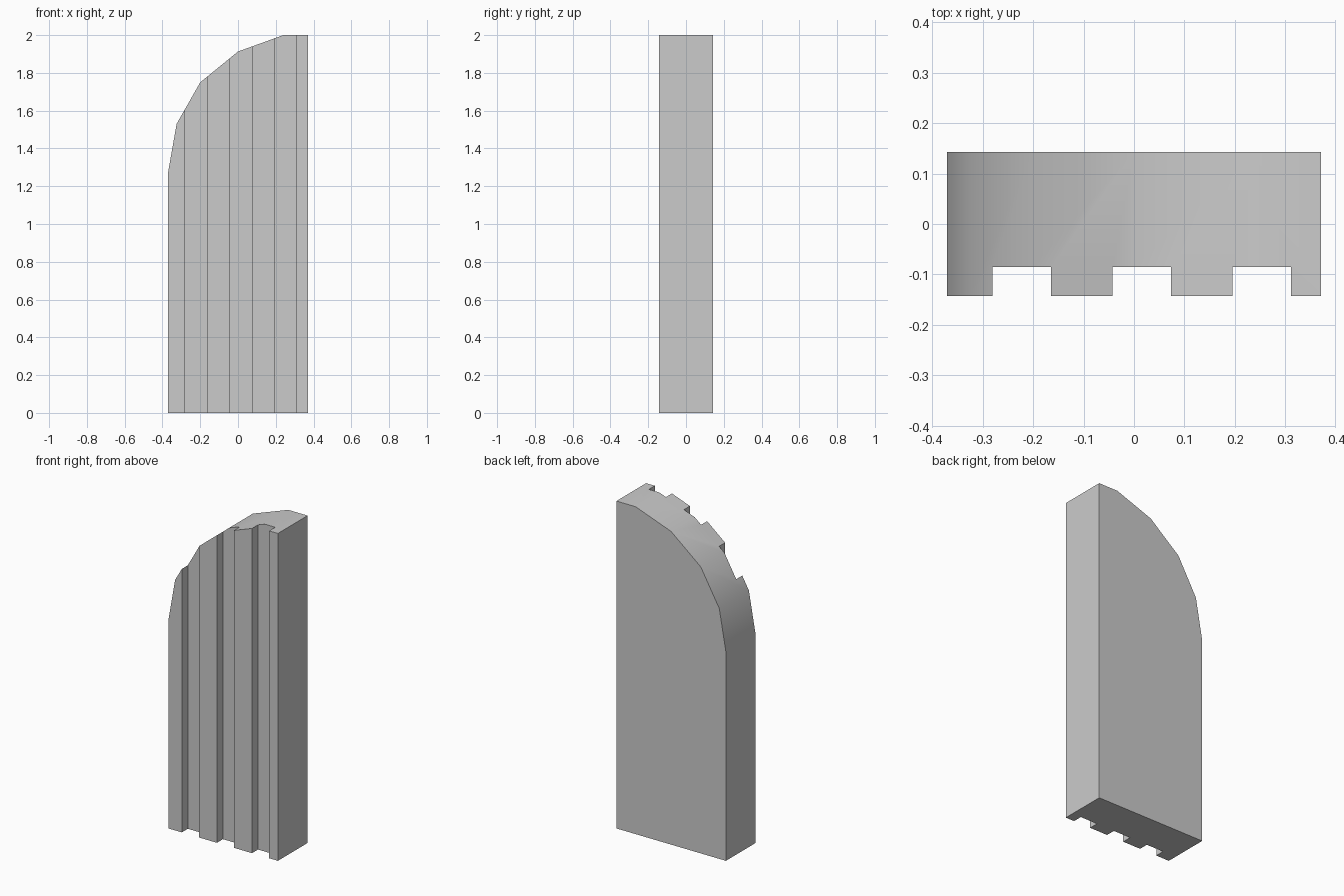
import bpy, bmesh, math

if "Cube" in bpy.data.objects:
    bpy.data.objects.remove(bpy.data.objects["Cube"])

D = 0.143  # half depth


def prism(name, outline, y0, y1):
    """Extrude an (x, z) outline from y0 to y1."""
    bm = bmesh.new()
    face = bm.faces.new([bm.verts.new((x, y0, z)) for x, z in outline])
    ext = bmesh.ops.extrude_face_region(bm, geom=[face])
    verts = [g for g in ext["geom"] if isinstance(g, bmesh.types.BMVert)]
    bmesh.ops.translate(bm, verts=verts, vec=(0, y1 - y0, 0))
    bmesh.ops.recalc_face_normals(bm, faces=bm.faces)
    mesh = bpy.data.meshes.new(name)
    bm.to_mesh(mesh)
    bm.free()
    obj = bpy.data.objects.new(name, mesh)
    bpy.context.collection.objects.link(obj)
    return obj


# Slab with one rounded shoulder
slab = prism("arched_slab", [
    (-0.37, 0), (0.37, 0), (0.37, 2), (0.24, 2), (0, 1.913),
    (-0.2, 1.75), (-0.325, 1.53), (-0.37, 1.275)], -D, D)

bpy.context.view_layer.objects.active = slab
slab.select_set(True)

# Three full-height grooves in the front
for i in range(3):
    x0 = -0.28 + i * 0.2375
    x1 = x0 + 0.116
    cutter = prism("groove_cutter", [(x0, -0.1), (x1, -0.1), (x1, 2.1), (x0, 2.1)],
                   -D - 0.1, -0.085)
    cutter.hide_render = True
    mod = slab.modifiers.new("groove", "BOOLEAN")
    mod.operation = "DIFFERENCE"
    mod.solver = "EXACT"
    mod.object = cutter
    bpy.ops.object.modifier_apply(modifier=mod.name)
    bpy.data.objects.remove(cutter)

# Smooth the curved shoulder, keep the corners sharp
bpy.ops.object.shade_smooth_by_angle(angle=math.radians(30))
